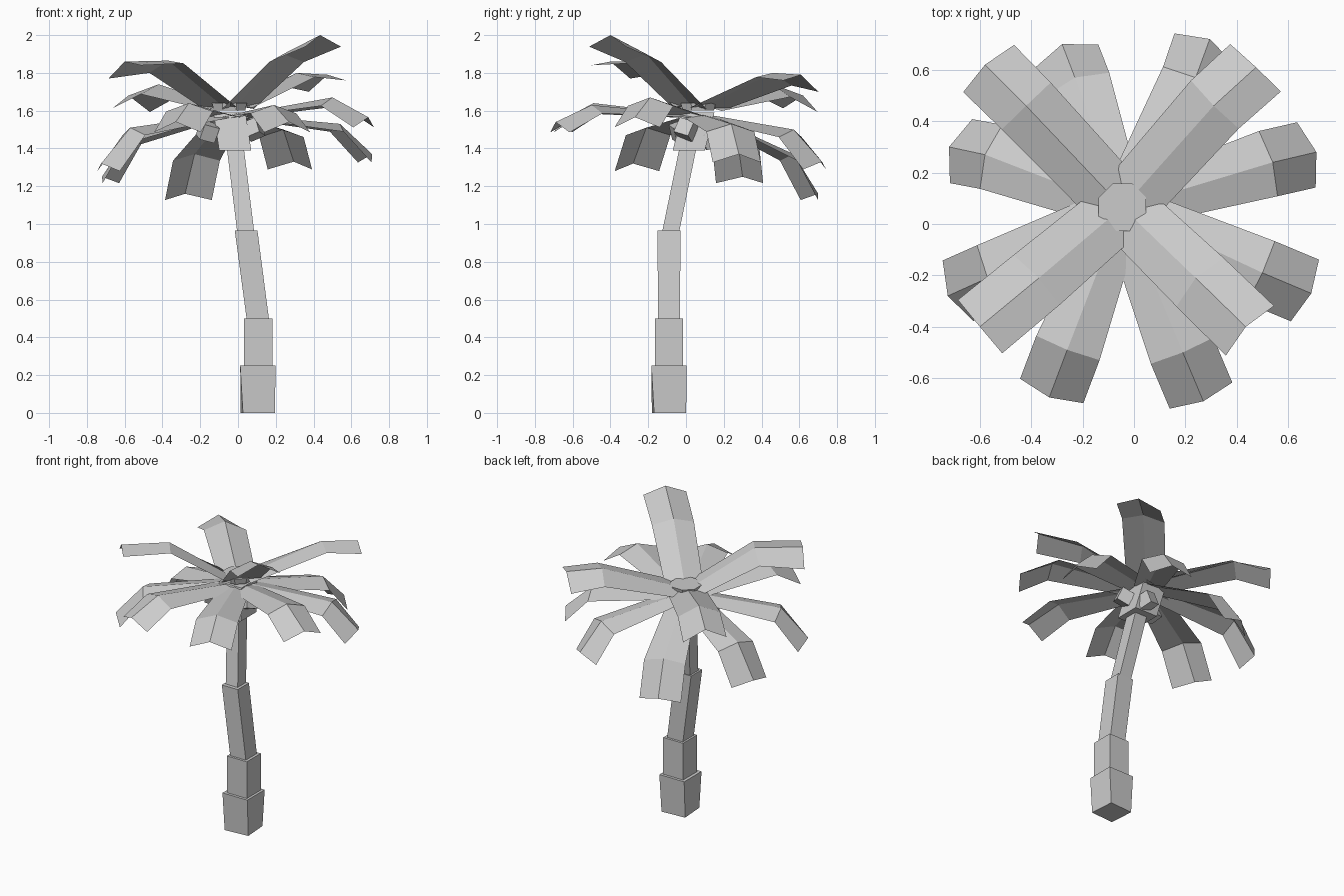
import bpy, bmesh, math
from mathutils import Vector, Matrix

if "Cube" in bpy.data.objects:
    bpy.data.objects.remove(bpy.data.objects["Cube"])

grey = bpy.data.materials.new("plain_grey")
grey.diffuse_color = (0.6, 0.6, 0.6, 1)
grey.use_nodes = True
grey.node_tree.nodes["Principled BSDF"].inputs["Base Color"].default_value = grey.diffuse_color
CENTRE = Vector((-0.045, 0.065, 0))


def finish(name, bm):
    me = bpy.data.meshes.new(name)
    bm.to_mesh(me)
    bm.free()
    me.materials.append(grey)
    ob = bpy.data.objects.new(name, me)
    bpy.context.collection.objects.link(ob)
    return ob


def prism(name, bottom, top, w0, w1, twist=0.0):
    """Four-sided block between two centres, optionally twisted at the foot."""
    bm = bmesh.new()
    rings = []
    for c, w, a in ((bottom, w0, twist), (top, w1, 0)):
        rot = Matrix.Rotation(a, 3, 'Z')
        rings.append([bm.verts.new(Vector(c) + rot @ Vector((x * w / 2, y * w / 2, 0)))
                      for x, y in ((-1, -1), (1, -1), (1, 1), (-1, 1))])
    lo, hi = rings
    for i in range(4):
        j = (i + 1) % 4
        bm.faces.new((lo[i], lo[j], hi[j], hi[i]))
    bm.faces.new(lo[::-1])
    bm.faces.new(hi)
    return finish(name, bm)


def leaf(name, root_z, bend, tip, widths, drops, folds=(0.3, 0.75, 1.0)):
    """Folded frond: a ridge line with a left and a right sloping side."""
    out = (Vector((tip[0], tip[1], 0)) - CENTRE).normalized()
    root = CENTRE + out * 0.05 + Vector((0, 0, root_z))
    pts = [root, Vector(bend), Vector(tip)]
    d0, d1 = (pts[1] - pts[0]).normalized(), (pts[2] - pts[1]).normalized()
    side = out.cross(Vector((0, 0, 1))).normalized()
    bm = bmesh.new()
    rows = []
    for p, t, w, f in zip(pts, (d0, (d0 + d1).normalized(), d1), widths, folds):
        up = side.cross(t).normalized()
        rows.append([bm.verts.new(q) for q in
                     (p - side * w - up * drops[0] * f, p, p + side * w - up * drops[1] * f)])
    for a, b in zip(rows, rows[1:]):
        for i in range(2):
            bm.faces.new((a[i], a[i + 1], b[i + 1], b[i]))
    return finish(name, bm)


# Trunk: stacked blocks, leaning more towards the crown
prism("trunk_base", (0.105, -0.09, 0), (0.105, -0.09, 0.25), 0.17, 0.187, math.radians(4))
prism("trunk_lower", (0.107, -0.09, 0.22), (0.107, -0.09, 0.5), 0.15, 0.15)
prism("trunk_middle", (0.107, -0.09, 0.48), (0.043, -0.09, 0.965), 0.118, 0.12)
prism("trunk_upper", (0.043, -0.085, 0.94), (-0.02, 0.02, 1.45), 0.09, 0.09)

# Crown heart and the cap on top
prism("crown_heart", (-0.015, 0.015, 1.39), (-0.045, 0.065, 1.59), 0.17, 0.17)
bm = bmesh.new()
bmesh.ops.create_cone(bm, cap_ends=True, segments=8, radius1=0.09, radius2=0.1, depth=0.04,
                      matrix=Matrix.Translation((-0.045, 0.065, 1.62))
                      @ Matrix.Rotation(math.radians(22.5), 4, 'Z'))
finish("crown_cap", bm)

# Small fruit blocks under the crown
for i, (x, y, z) in enumerate(((-0.16, -0.03, 1.49), (0.08, 0.0, 1.5), (0.0, 0.13, 1.45))):
    bm = bmesh.new()
    bmesh.ops.create_cube(bm, size=0.085, matrix=Matrix.Translation((x, y, z))
                          @ Matrix.Rotation(0.5 + i, 4, (1, 1, 1)))
    finish(f"fruit_{i + 1}", bm)

# Upper fronds: ridge bend, ridge tip, left and right side drop
upper = [((0.31, 0.46, 1.80), (0.475, 0.61, 1.79), (0.09, 0.03)),
         ((-0.42, 0.46, 1.74), (-0.58, 0.62, 1.68), (0.07, 0.09)),
         ((-0.37, -0.21, 1.865), (-0.60, -0.40, 1.86), (0.02, 0.09)),
         ((0.24, -0.21, 1.90), (0.435, -0.40, 2.0), (0.065, 0.065))]
for i, (b, t, d) in enumerate(upper):
    leaf(f"upper_frond_{i + 1}", 1.625, b, t, (0.12, 0.132, 0.135), d)

# Lower fronds, drooping at the tips
lower = [((0.54, 0.24, 1.53), (0.71, 0.28, 1.37)),
         ((0.24, 0.57, 1.50), (0.295, 0.72, 1.33)),
         ((-0.23, 0.57, 1.37), (-0.28, 0.70, 1.16)),
         ((-0.58, 0.27, 1.46), (-0.72, 0.30, 1.25)),
         ((-0.57, -0.21, 1.51), (-0.725, -0.28, 1.32)),
         ((-0.26, -0.49, 1.64), (-0.33, -0.675, 1.54)),
         ((0.19, -0.50, 1.63), (0.27, -0.69, 1.54)),
         ((0.50, -0.19, 1.67), (0.69, -0.27, 1.565))]
for i, (b, t) in enumerate(lower):
    leaf(f"lower_frond_{i + 1}", 1.58, b, t, (0.09, 0.132, 0.132), (0.06, 0.06))
